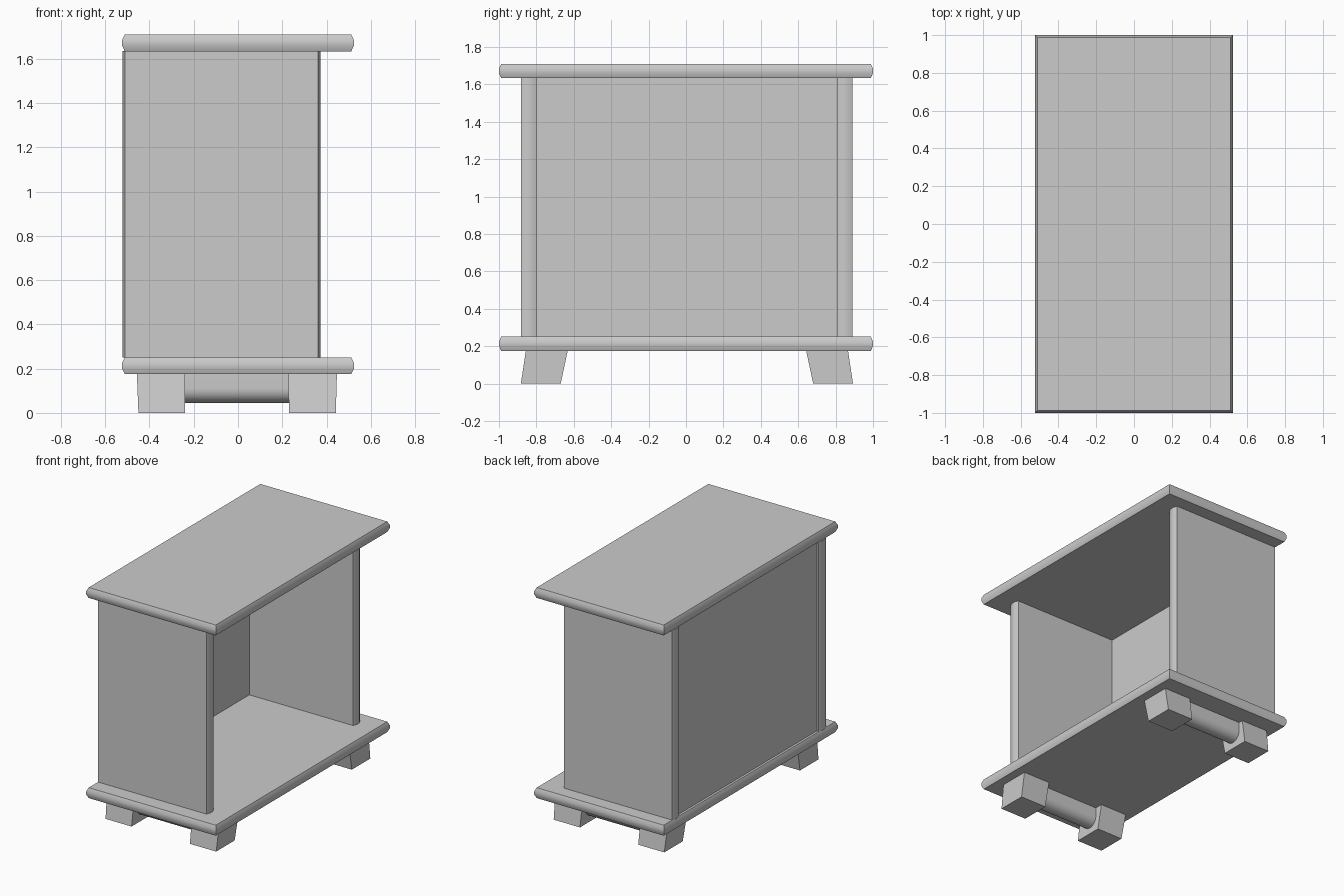
import bpy, math

if "Cube" in bpy.data.objects:
    bpy.data.objects.remove(bpy.data.objects["Cube"])

CY = 0.005  # slight offset of the lower parts along y


def make(name, verts, faces, smooth=False):
    me = bpy.data.meshes.new(name)
    me.from_pydata(verts, [], faces)
    me.update()
    ob = bpy.data.objects.new(name, me)
    bpy.context.collection.objects.link(ob)
    if smooth:
        bpy.context.view_layer.objects.active = ob
        bpy.ops.object.select_all(action='DESELECT')
        ob.select_set(True)
        bpy.ops.object.shade_smooth_by_angle(angle=math.radians(35))
    return ob


def loft(name, rings, smooth=False):
    """Skin closed counter-clockwise rings and cap both ends."""
    n = len(rings[0])
    verts = [p for r in rings for p in r]
    faces = [tuple(range(n))[::-1], tuple(range(len(verts) - n, len(verts)))]
    for k in range(len(rings) - 1):
        for i in range(n):
            j = (i + 1) % n
            faces.append((k * n + i, k * n + j, (k + 1) * n + j, (k + 1) * n + i))
    return make(name, verts, faces, smooth)


def rect(x0, x1, y0, y1, z):
    return [(x0, y0, z), (x1, y0, z), (x1, y1, z), (x0, y1, z)]


# top and base boards with softly rounded edges
def board(name, z0, z1):
    rings = []
    for t, d in ((0, 0.012), (0.35, 0), (0.65, 0), (1, 0.012)):
        rings.append(rect(-0.524 + d, 0.524 - d, -1 + d, 1 - d, z0 + t * (z1 - z0)))
    loft(name, rings, True)


board("top_board", 1.634, 1.71)
board("base_board", 0.175, 0.251)

# side panels with rounded vertical edges
for label, s in (("front", -1), ("back", 1)):
    a, b = sorted((CY + s * 0.804, CY + s * 0.886))
    q = (b - a) * 0.33
    outline = [(-0.511, a), (0.362, a), (0.373, a + q), (0.373, b - q),
               (0.362, b), (-0.511, b), (-0.521, b - q), (-0.521, a + q)]
    loft(label + "_side_panel",
         [[(x, y, z) for x, y in outline] for z in (0.25, 1.635)], True)

# thin closing panel, opposite the open side
loft("rear_panel", [rect(-0.495, -0.475, CY - 0.81, CY + 0.81, z) for z in (0.25, 1.635)])

for label, s in (("front", -1), ("back", 1)):
    # splayed block feet
    for side, xb, xt in (("left", (-0.45, -0.24), (-0.457, -0.24)),
                         ("right", (0.23, 0.442), (0.228, 0.447))):
        yb = sorted((CY + s * 0.675, CY + s * 0.888))
        yt = sorted((CY + s * 0.637, CY + s * 0.861))
        loft(f"{label}_{side}_foot", [rect(*xb, *yb, 0), rect(*xt, *yt, 0.178)])

    # round-bottomed rail between the feet
    yc, r = CY + s * 0.762, 0.065
    prof = [(yc - r, 0.178)]
    for i in range(17):
        t = math.pi + math.pi * i / 16
        prof.append((yc + r * math.cos(t), 0.11 + r * math.sin(t)))
    prof.append((yc + r, 0.178))
    loft(label + "_foot_rail", [[(x, y, z) for y, z in prof] for x in (-0.25, 0.24)], True)
